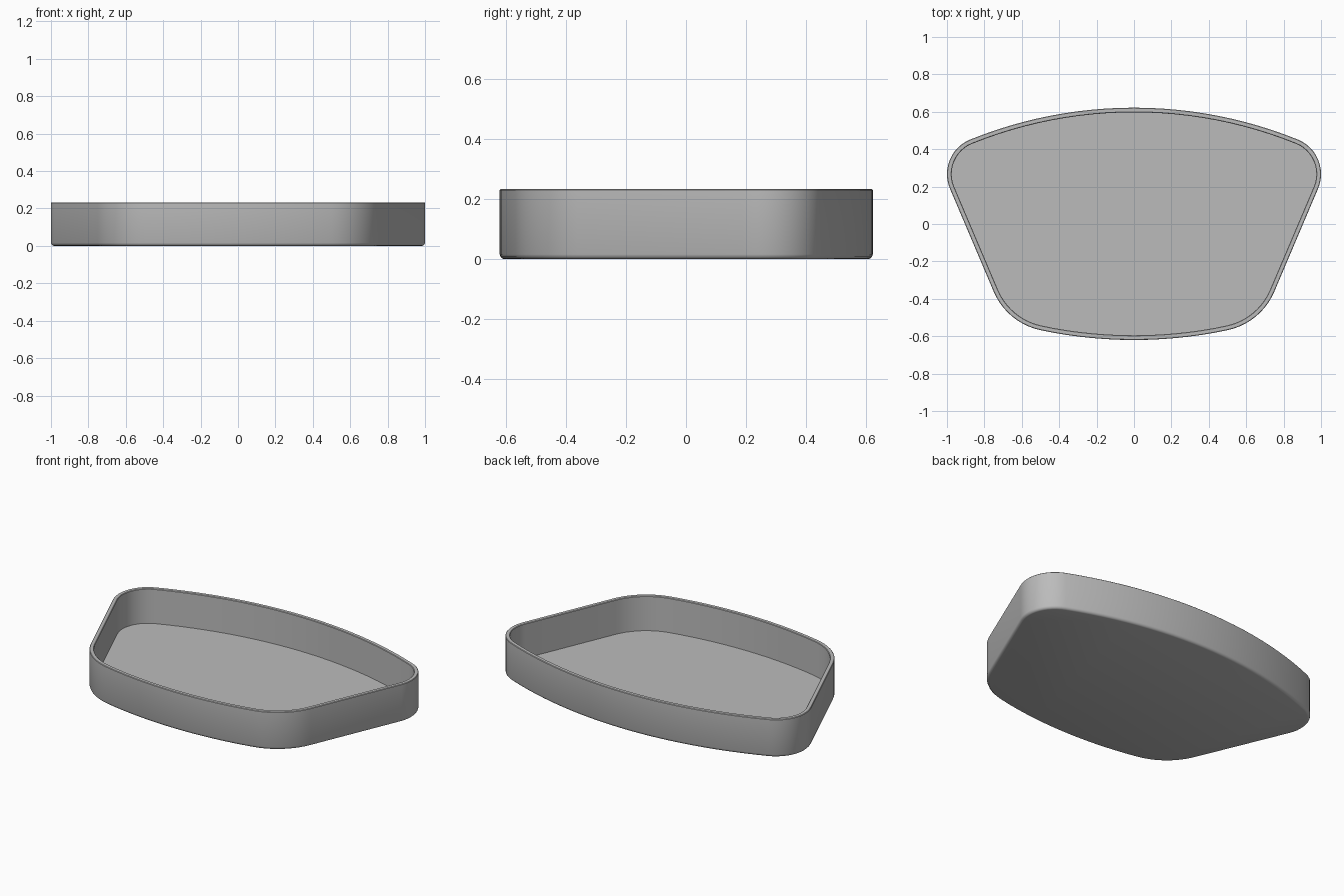
import bpy, bmesh, math

if "Cube" in bpy.data.objects:
    bpy.data.objects.remove(bpy.data.objects["Cube"])

# Shell colour
grey = bpy.data.materials.new("plain_grey")
grey.diffuse_color = (0.5, 0.5, 0.5, 1.0)
grey.use_nodes = True
grey.node_tree.nodes["Principled BSDF"].inputs["Base Color"].default_value = grey.diffuse_color

# Right half of the outline as tangent arcs: centre x, y, radius, start angle, end angle, steps
ARCS = [
    (0.0, -1.715, 2.337, 90.0, 68.0, 12),      # bowed back
    (0.80, 0.267, 0.20, 68.0, -23.0, 12),      # back corner
    (0.428, -0.225, 0.35, -23.0, -78.1, 10),   # front corner
    (0.0, 1.81, 2.43, -78.1, -90.0, 7),        # bowed front
]


def outline(inset):
    """Closed loop of points, moved inward by inset."""
    half = []
    for cx, cy, r, a0, a1, n in ARCS:
        for i in range(n + 1):
            a = math.radians(a0 + (a1 - a0) * i / n)
            p = (cx + (r - inset) * math.cos(a), cy + (r - inset) * math.sin(a))
            if not half or math.dist(p, half[-1]) > 0.01:
                half.append(p)
    half[0] = (0.0, half[0][1])
    half[-1] = (0.0, half[-1][1])
    return half + [(-x, y) for x, y in half[-2:0:-1]]


# Wall section from the underside, up the outside, over the rim, down to the floor: inset, height
SECTION = [(0.016, 0.0), (0.009, 0.002), (0.003, 0.008), (0.0, 0.016),
           (0.0, 0.230), (0.003, 0.233), (0.022, 0.233), (0.025, 0.230),
           (0.025, 0.02)]

bm = bmesh.new()
rings = [[bm.verts.new((x, y, z)) for x, y in outline(d)] for d, z in SECTION]
for lower, upper in zip(rings, rings[1:]):
    n = len(lower)
    for i in range(n):
        j = (i + 1) % n
        bm.faces.new((lower[i], lower[j], upper[j], upper[i]))
# Underside and inner floor
bm.faces.new(rings[0])
bm.faces.new(rings[-1])
bmesh.ops.recalc_face_normals(bm, faces=bm.faces)

mesh = bpy.data.meshes.new("tray_shell")
bm.to_mesh(mesh)
bm.free()
mesh.materials.append(grey)
tray = bpy.data.objects.new("tray_shell", mesh)
bpy.context.collection.objects.link(tray)

# Smooth walls with crisp rim and floor edges
bpy.context.view_layer.objects.active = tray
tray.select_set(True)
bpy.ops.object.shade_smooth_by_angle(angle=math.radians(30))
